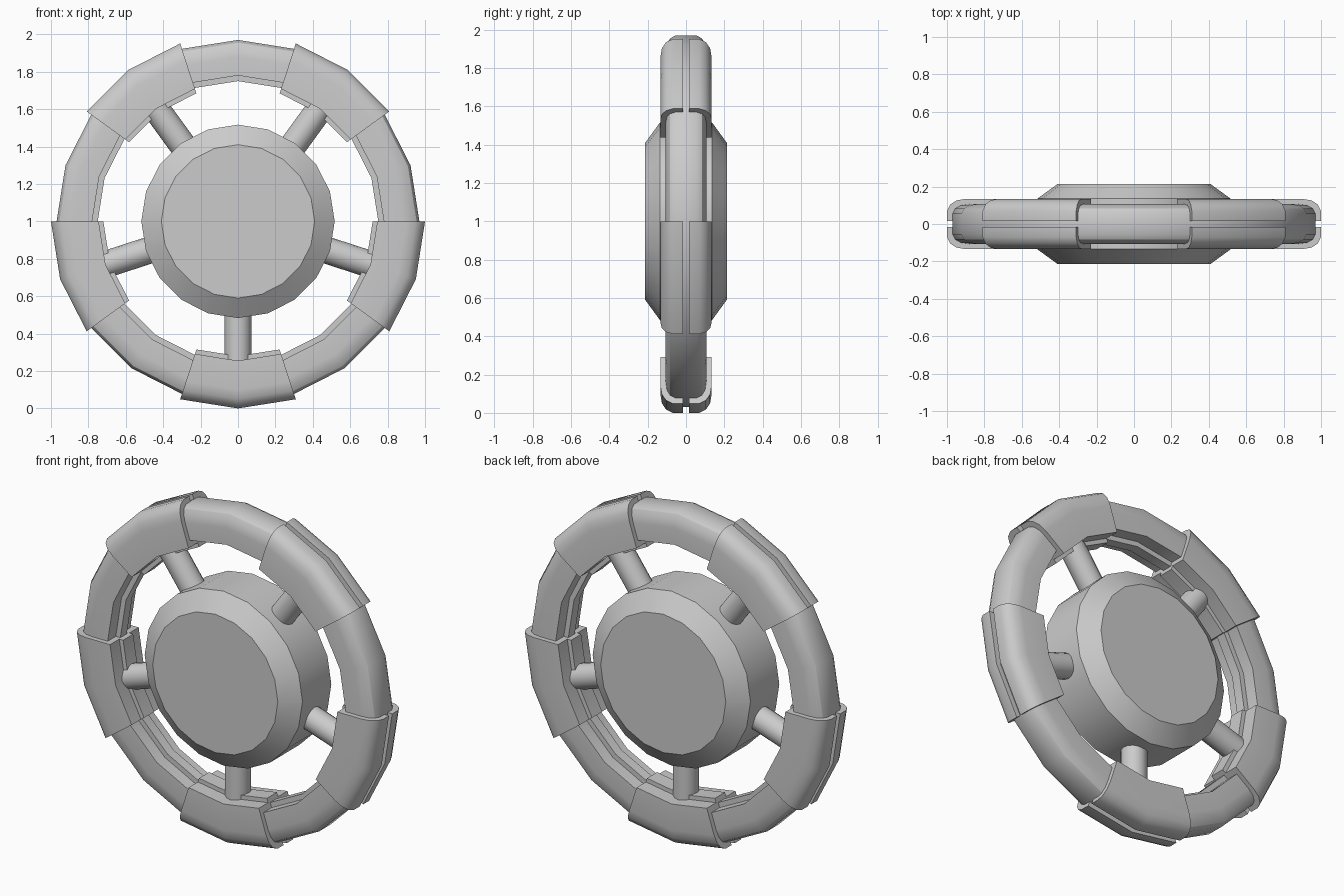
import bpy, bmesh
from math import cos, sin, radians, pi
from mathutils import Matrix, Vector

if "Cube" in bpy.data.objects:
    bpy.data.objects.remove(bpy.data.objects["Cube"])

CZ = 1.0      # height of the wheel centre
STEP = 18     # degrees per facet (20 sides per turn)


def finish(name, bm):
    bmesh.ops.recalc_face_normals(bm, faces=bm.faces)
    me = bpy.data.meshes.new(name)
    bm.to_mesh(me)
    bm.free()
    ob = bpy.data.objects.new(name, me)
    bpy.context.collection.objects.link(ob)
    bpy.ops.object.select_all(action='DESELECT')
    ob.select_set(True)
    bpy.context.view_layer.objects.active = ob
    bpy.ops.object.shade_smooth_by_angle(angle=radians(32))
    return ob


def sweep(name, half, start, steps):
    """Sweep a (y, radius) half profile, mirrored in y, around the y axis."""
    profile = half + [(-y, r) for y, r in reversed(half)]
    full = steps == 360 // STEP
    bm = bmesh.new()
    rings = []
    for i in range(steps if full else steps + 1):
        a = radians(start + i * STEP)
        rings.append([bm.verts.new((r * cos(a), y, CZ + r * sin(a))) for y, r in profile])
    n = len(profile)
    for i in range(steps):
        a, b = rings[i], rings[(i + 1) % len(rings)]
        for j in range(n):
            k = (j + 1) % n
            bm.faces.new((a[j], a[k], b[k], b[j]))
    if not full:
        bm.faces.new(rings[0])
        bm.faces.new(rings[-1])
    return finish(name, bm)


# Rim: rounded outside, raised rail along the inside
sweep("rim", [(0.055, 0.97), (0.083, 0.955), (0.1, 0.925), (0.106, 0.88),
              (0.106, 0.78), (0.03, 0.78), (0.03, 0.75)], 90, 20)

# Five grip sleeves with a narrow slot along the outside
sleeve = [(0.015, 0.965), (0.015, 1.0), (0.07, 1.0), (0.104, 0.983), (0.126, 0.95),
          (0.134, 0.9), (0.134, 0.745), (0.047, 0.745), (0.047, 0.72)]
for i in range(5):
    sweep(f"grip_sleeve_{i + 1}", sleeve, 36 + 72 * i, 2)

# Hub: 20-sided drum with chamfered faces
bm = bmesh.new()
loops = []
for y, r in [(-0.213, 0.41), (-0.135, 0.517), (0.135, 0.517), (0.213, 0.41)]:
    loops.append([bm.verts.new((r * cos(radians(k * STEP)), y, CZ + r * sin(radians(k * STEP))))
                  for k in range(20)])
for a, b in zip(loops, loops[1:]):
    for k in range(20):
        m = (k + 1) % 20
        bm.faces.new((a[k], a[m], b[m], b[k]))
bm.faces.new(loops[0])
bm.faces.new(loops[-1])
finish("hub", bm)

# Spokes from the hub to the middle of each sleeve
for i in range(5):
    a = radians(54 + 72 * i)
    out = Vector((cos(a), 0, sin(a)))
    mat = Matrix.Translation(Vector((0, 0, CZ)) + out * 0.6) @ Matrix.Rotation(pi / 2 - a, 4, 'Y')
    bm = bmesh.new()
    bmesh.ops.create_cone(bm, cap_ends=True, segments=16, radius1=0.072, radius2=0.072,
                          depth=0.34, matrix=mat)
    finish(f"spoke_{i + 1}", bm)
